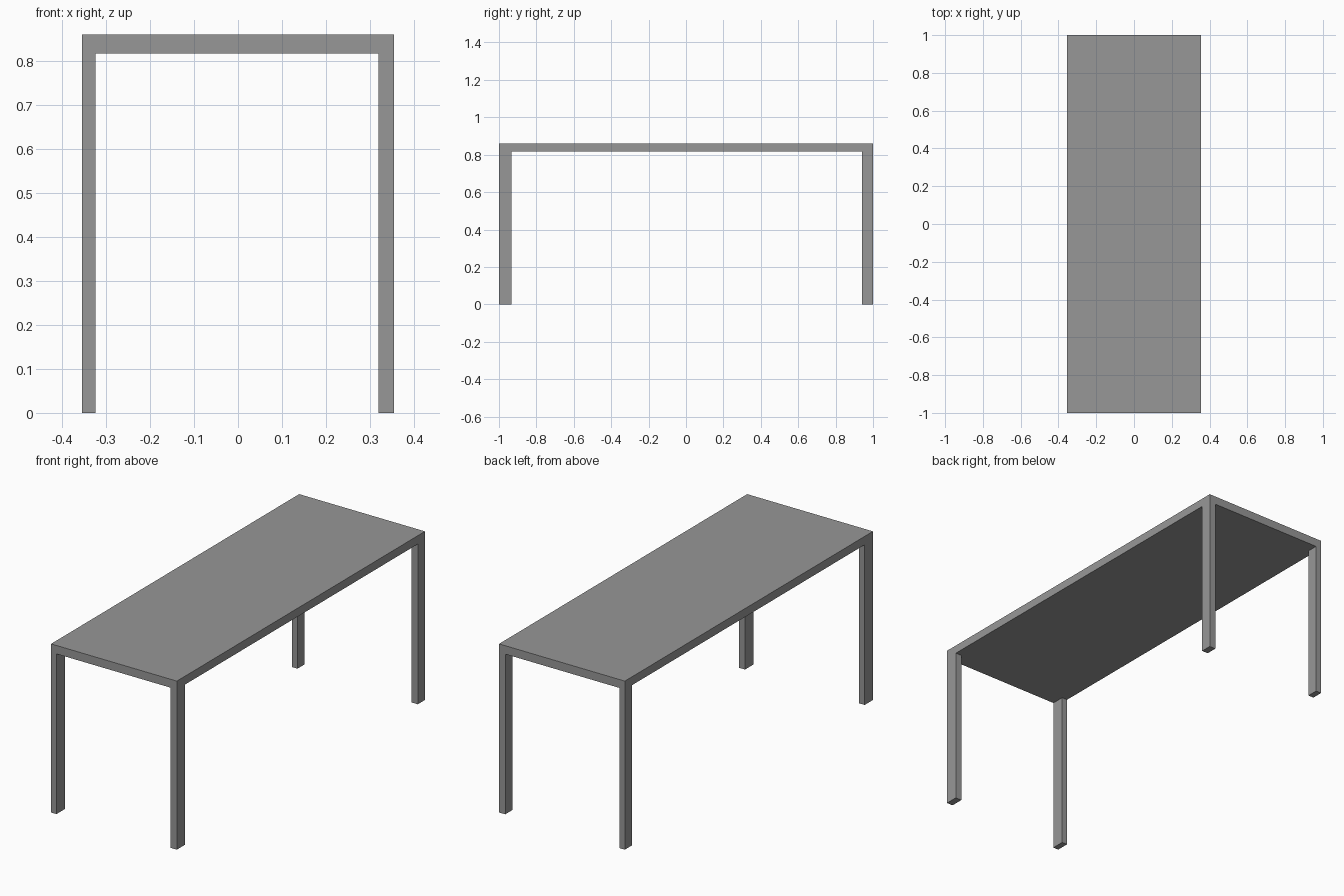
import bpy, bmesh
from mathutils import Matrix

if "Cube" in bpy.data.objects:
    bpy.data.objects.remove(bpy.data.objects["Cube"])

HALF_X, HALF_Y = 0.355, 1.0
TOP, UNDER = 0.86, 0.817
LEG_X = (-0.324, 0.32)    # inner leg faces
LEG_Y = (-0.933, 0.942)

bm = bmesh.new()

# Tabletop: one slab
bmesh.ops.create_cube(bm, size=1, matrix=Matrix.Translation((0, 0, (TOP + UNDER) / 2))
                      @ Matrix.Diagonal((2 * HALF_X, 2 * HALF_Y, TOP - UNDER, 1)))

# Cut the slab along the inner leg faces
cuts = [((x, 0, 0), (1, 0, 0)) for x in LEG_X] + [((0, y, 0), (0, 1, 0)) for y in LEG_Y]
for point, normal in cuts:
    bmesh.ops.bisect_plane(bm, geom=bm.verts[:] + bm.edges[:] + bm.faces[:],
                           plane_co=point, plane_no=normal)

# Legs: corner cells of the underside carried to the floor, flush with the edges
bm.normal_update()
corners = []
for face in bm.faces:
    c = face.calc_center_median()
    if face.normal.z < -0.9 and abs(c.x) > 0.33 and abs(c.y) > 0.95:
        corners.append(face)
for face in bmesh.ops.extrude_discrete_faces(bm, faces=corners)["faces"]:
    for v in face.verts:
        v.co.z = 0
bmesh.ops.recalc_face_normals(bm, faces=bm.faces[:])

mesh = bpy.data.meshes.new("table")
bm.to_mesh(mesh)
bm.free()
table = bpy.data.objects.new("table", mesh)
bpy.context.collection.objects.link(table)

# Dark grey finish
finish = bpy.data.materials.new("dark_grey")
finish.diffuse_color = (0.31, 0.31, 0.31, 1)
finish.use_nodes = True
finish.node_tree.nodes["Principled BSDF"].inputs["Base Color"].default_value = finish.diffuse_color
mesh.materials.append(finish)
